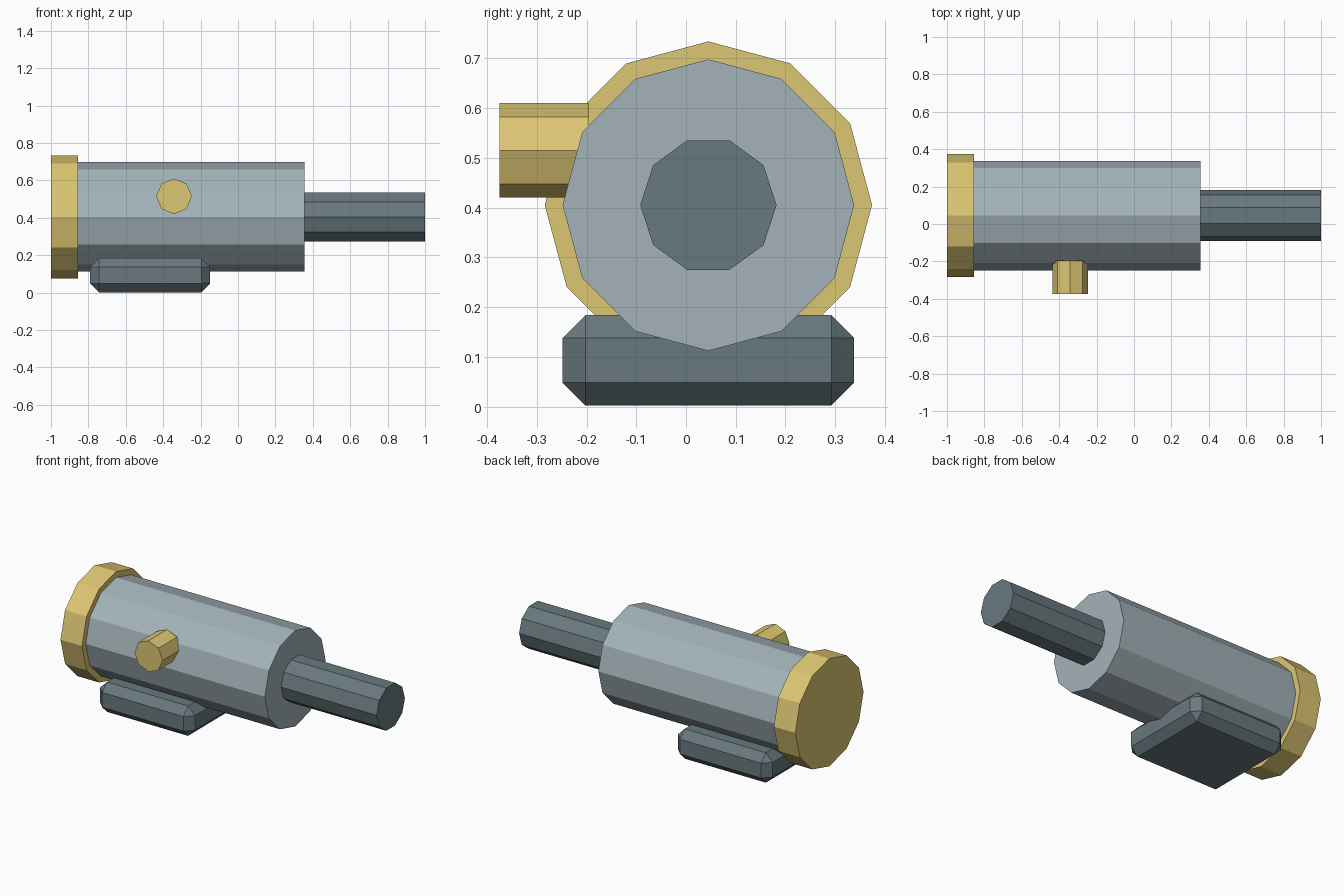
import bpy, bmesh
from math import pi
from mathutils import Matrix, Vector

if "Cube" in bpy.data.objects:
    bpy.data.objects.remove(bpy.data.objects["Cube"])


def material(name, color):
    m = bpy.data.materials.new(name)
    m.diffuse_color = (*color, 1)
    m.use_nodes = True
    m.node_tree.nodes["Principled BSDF"].inputs["Base Color"].default_value = m.diffuse_color
    return m


steel = material("light_steel", (0.37, 0.45, 0.49))
dark = material("dark_steel", (0.14, 0.19, 0.21))
brass = material("brass", (0.72, 0.57, 0.17))


def add_object(name, bm, mat):
    mesh = bpy.data.meshes.new(name)
    bm.to_mesh(mesh)
    bm.free()
    mesh.materials.append(mat)
    obj = bpy.data.objects.new(name, mesh)
    bpy.context.collection.objects.link(obj)
    return obj


def cylinder(name, start, end, radius, sides, mat):
    """Capped prism between two points, along x or along y."""
    a, b = Vector(start), Vector(end)
    along_x = abs(b.x - a.x) > abs(b.y - a.y)
    rot = Matrix.Rotation(pi / 2, 4, 'Y' if along_x else 'X')
    bm = bmesh.new()
    bmesh.ops.create_cone(bm, cap_ends=True, segments=sides, radius1=radius,
                          radius2=radius, depth=(b - a).length,
                          matrix=Matrix.Translation((a + b) / 2) @ rot)
    return add_object(name, bm, mat)


def bevelled_box(name, low, high, bevel, mat):
    a, b = Vector(low), Vector(high)
    bm = bmesh.new()
    bmesh.ops.create_cube(bm, size=1, matrix=Matrix.Translation((a + b) / 2)
                          @ Matrix.Diagonal((*(b - a), 1)))
    bmesh.ops.bevel(bm, geom=bm.edges[:], offset=bevel, segments=1,
                    affect='EDGES')
    return add_object(name, bm, mat)


Y, Z = 0.045, 0.405  # main axis

# Main housing, rear cap and output shaft
cylinder("housing", (-0.855, Y, Z), (0.355, Y, Z), 0.293, 12, steel)
cylinder("rear_cap", (-1.0, Y, Z), (-0.855, Y, Z), 0.329, 12, brass)
cylinder("shaft", (0.355, Y, Z), (1.0, Y, Z), 0.137, 10, dark)

# Side port
cylinder("side_port", (-0.342, -0.375, 0.515), (-0.342, -0.195, 0.515),
         0.095, 8, brass)

# Mounting foot
bevelled_box("mounting_foot", (-0.79, -0.248, 0.002), (-0.15, 0.338, 0.184),
             0.046, dark)
